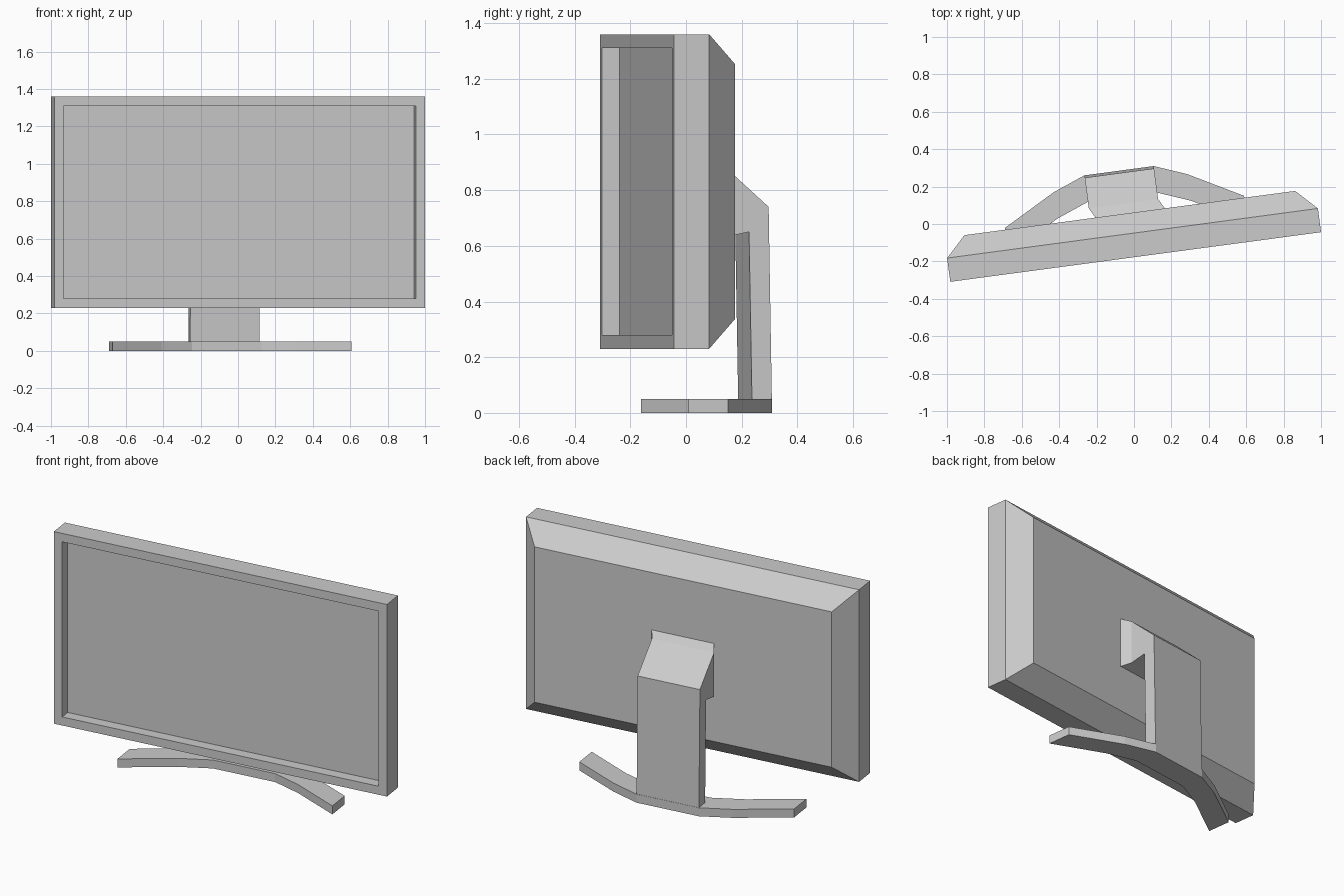
import bpy, bmesh, math

if "Cube" in bpy.data.objects:
    bpy.data.objects.remove(bpy.data.objects["Cube"])

TURN = math.radians(7.62)   # whole model is swivelled about z


def loft(name, rings):
    """Skin a list of equal-length closed rings and cap both ends."""
    bm = bmesh.new()
    rows = [[bm.verts.new(p) for p in ring] for ring in rings]
    n = len(rows[0])
    for a, b in zip(rows, rows[1:]):
        for i in range(n):
            j = (i + 1) % n
            bm.faces.new((a[i], a[j], b[j], b[i]))
    bm.faces.new(rows[0])
    bm.faces.new(rows[-1])
    bmesh.ops.recalc_face_normals(bm, faces=bm.faces)
    mesh = bpy.data.meshes.new(name)
    bm.to_mesh(mesh)
    bm.free()
    obj = bpy.data.objects.new(name, mesh)
    obj.rotation_euler.z = TURN
    bpy.context.collection.objects.link(obj)
    return obj


# Display: bevelled back, straight sides, recessed screen
def panel_ring(inset, y):
    cx, cz, hx, hz = -0.0145, 0.795, 1.0 - inset, 0.565 - inset
    return [(cx + sx * hx, y, cz + sz * hz)
            for sx, sz in ((-1, -1), (1, -1), (1, 1), (-1, 1))]


loft("display", [panel_ring(i, y) for i, y in (
    (0.108, 0.061), (0, -0.048), (0, -0.176), (0.05, -0.176), (0.05, -0.112))])

STAND_X = -0.0415

# Neck: upright plate bending forward into a hood that meets the display
# each section: outer (y, z), inner (y, z), sideways shift
sections = [
    ((0.292, 0.03), (0.220, 0.03), 0),
    ((0.280, 0.74), (0.209, 0.65), 0),
    ((0.115, 0.89), (0.115, 0.63), 0),
    ((0.055, 0.917), (0.055, 0.615), 0.032),
]
loft("neck", [[(STAND_X + s + sx * 0.187, *p)
               for sx, p in ((-1, o), (1, o), (1, i), (-1, i))]
              for o, i, s in sections])

# Base: constant-depth bent strip, mirrored left to right
half = [(0.187, 0.293), (0.36, 0.226), (0.645, 0.071)]
path = [(-x, y) for x, y in reversed(half)] + half
loft("base", [[(STAND_X + x, y - d, z)
               for d, z in ((0, 0), (0.143, 0), (0.143, 0.05), (0, 0.05))]
              for x, y in path])
